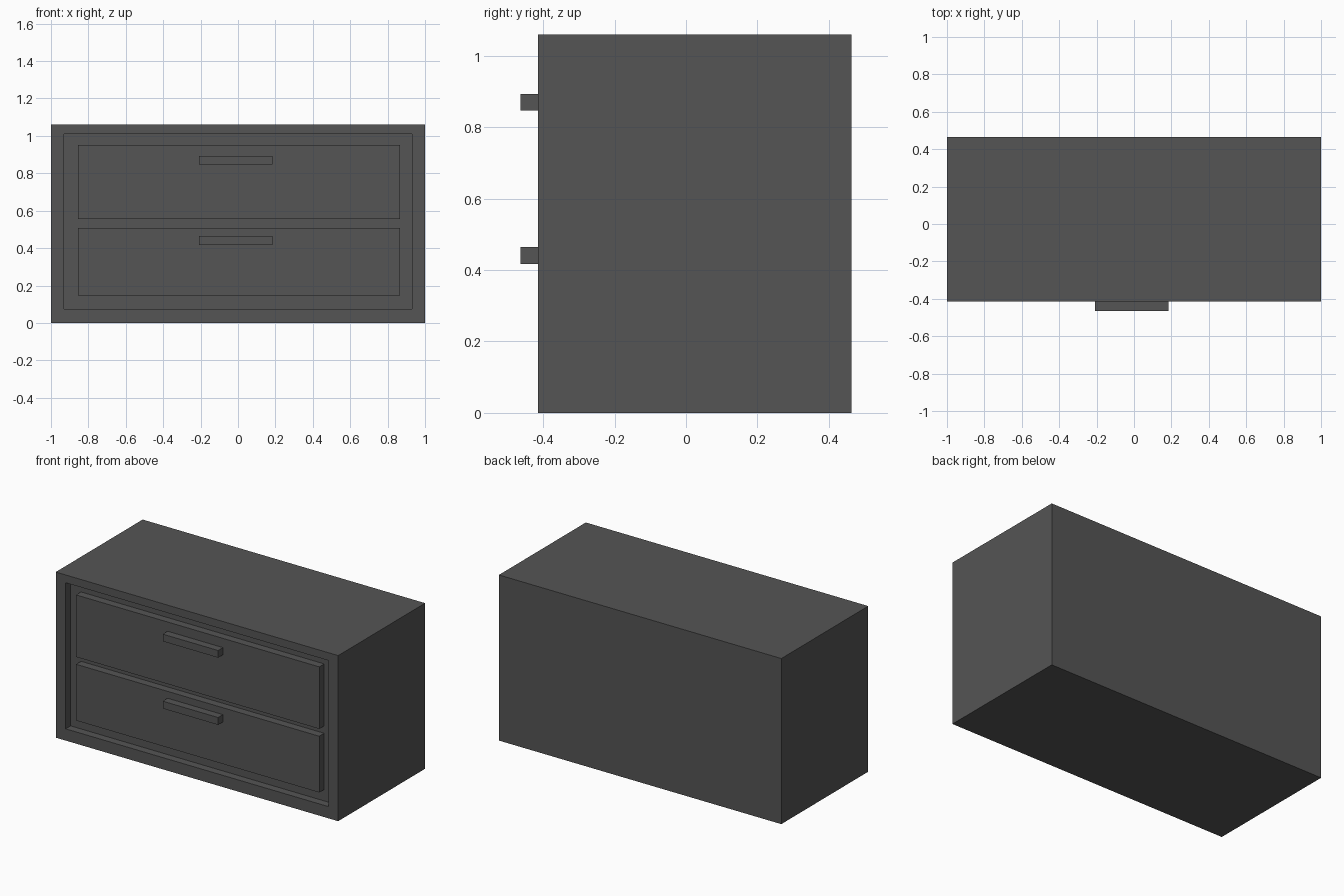
import bpy, bmesh
from mathutils import Vector

if "Cube" in bpy.data.objects:
    bpy.data.objects.remove(bpy.data.objects["Cube"])

FRONT, BACK = -0.415, 0.464
RECESS = 0.05

grey = bpy.data.materials.new("dark_grey")
grey.diffuse_color = (0.09, 0.09, 0.09, 1)
grey.use_nodes = True
grey.node_tree.nodes["Principled BSDF"].inputs["Base Color"].default_value = grey.diffuse_color


def finish(name, bm):
    bmesh.ops.recalc_face_normals(bm, faces=bm.faces)
    mesh = bpy.data.meshes.new(name)
    bm.to_mesh(mesh)
    bm.free()
    mesh.materials.append(grey)
    obj = bpy.data.objects.new(name, mesh)
    bpy.context.collection.objects.link(obj)
    return obj


def box_mesh(x0, x1, y0, y1, z0, z1):
    bm = bmesh.new()
    bmesh.ops.create_cube(bm, size=1)
    for v in bm.verts:
        v.co = Vector((x1 if v.co.x > 0 else x0,
                       y1 if v.co.y > 0 else y0,
                       z1 if v.co.z > 0 else z0))
    return bm


# Cabinet: box with a shallow framed recess in the front
bm = box_mesh(-1, 1, FRONT, BACK, 0, 1.06)
bm.normal_update()
front = min(bm.faces, key=lambda f: f.calc_center_median().y)
bmesh.ops.inset_region(bm, faces=[front], thickness=0.05)
for v in front.verts:
    v.co.x = 0.93 if v.co.x > 0 else -0.93
    v.co.z = 1.01 if v.co.z > 0.5 else 0.075
panel = bmesh.ops.extrude_face_region(bm, geom=[front])["geom"]
for v in panel:
    if isinstance(v, bmesh.types.BMVert):
        v.co.y += RECESS
if front.is_valid:
    bmesh.ops.delete(bm, geom=[front], context="FACES_ONLY")
finish("cabinet", bm)

# Drawer fronts, flush with the frame, each with a bar handle
for level, z0, z1, h0, h1 in (("upper", 0.555, 0.952, 0.847, 0.893),
                              ("lower", 0.148, 0.508, 0.417, 0.464)):
    finish(level + "_drawer",
           box_mesh(-0.856, 0.866, FRONT, FRONT + RECESS + 0.01, z0, z1))
    finish(level + "_handle",
           box_mesh(-0.208, 0.184, -0.464, FRONT + 0.003, h0, h1))
